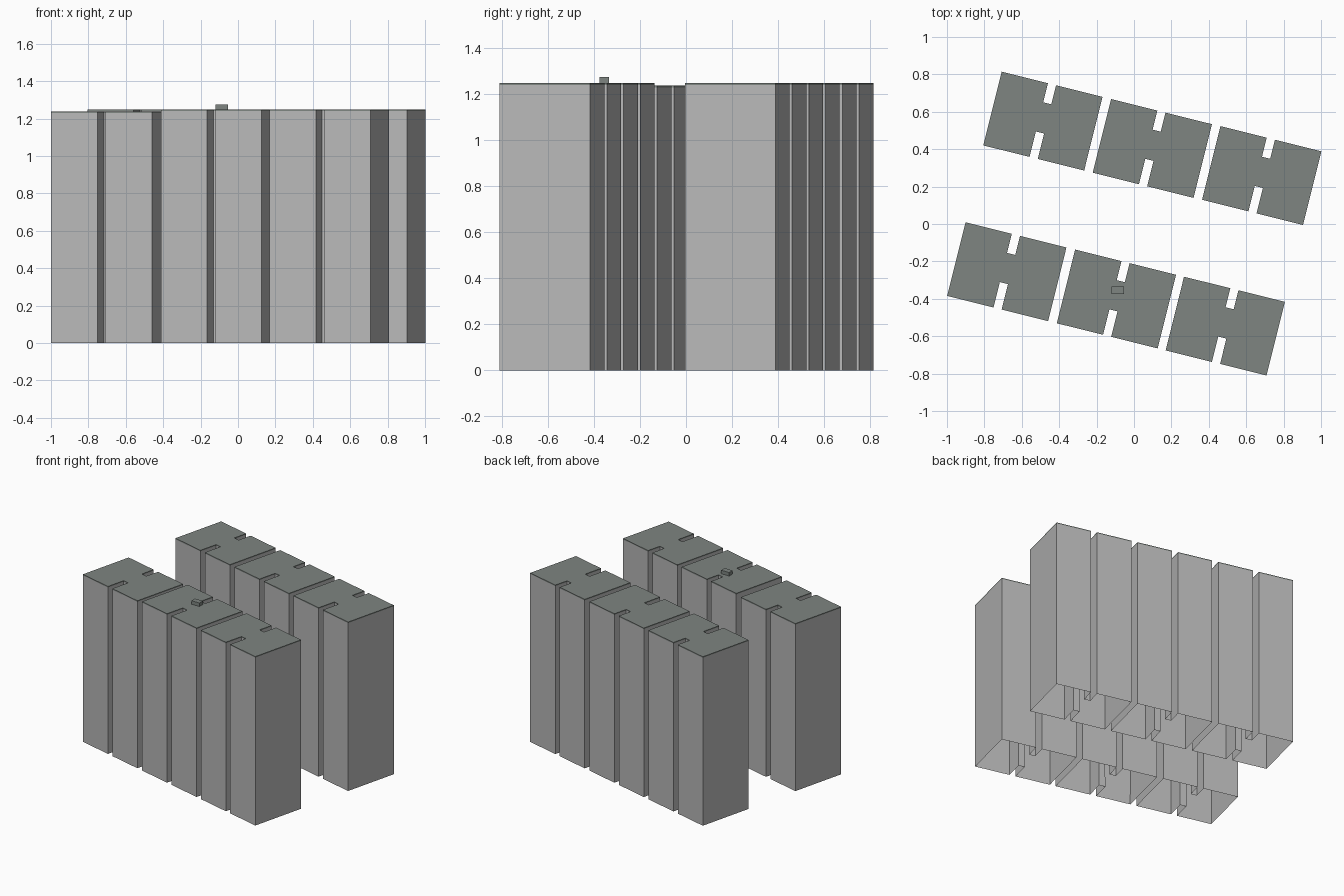
import bpy
import bmesh
import math
from mathutils import Matrix, Vector

cube = bpy.data.objects.get("Cube")
if cube:
    bpy.data.objects.remove(cube, do_unlink=True)


def make_material(name, colour):
    mat = bpy.data.materials.new(name)
    mat.use_nodes = True
    mat.diffuse_color = (*colour, 1)
    mat.node_tree.nodes["Principled BSDF"].inputs["Base Color"].default_value = (*colour, 1)
    return mat


wall_grey = make_material("wall grey", (0.48, 0.48, 0.48))
roof_grey = make_material("roof green grey", (0.21, 0.235, 0.22))

ANGLE = math.radians(-14)
HALF_W, HALF_D = 0.278, 0.203
NOTCH_L, NOTCH_R = -0.023, 0.022


def footprint(inset=0.0):
    """Rectangle with a light well cut into the front and the back."""
    w, d = HALF_W - inset, HALF_D - inset
    left, right = NOTCH_L - inset, NOTCH_R + inset
    front, back = -HALF_D + 0.14 + inset, HALF_D - 0.105 - inset
    return [(-w, -d), (left, -d), (left, front), (right, front), (right, -d), (w, -d),
            (w, d), (right, d), (right, back), (left, back), (left, d), (-w, d)]


def extrude_outline(name, outline, centre, z0, z1, material, capped):
    bm = bmesh.new()
    place = Matrix.Translation((*centre, 0)) @ Matrix.Rotation(ANGLE, 4, "Z")
    low = [bm.verts.new(place @ Vector((x, y, z0))) for x, y in outline]
    high = [bm.verts.new(place @ Vector((x, y, z1))) for x, y in outline]
    count = len(outline)
    for i in range(count):
        j = (i + 1) % count
        bm.faces.new((low[i], low[j], high[j], high[i]))
    if capped:
        bm.faces.new(high)
        bm.faces.new(low[::-1])
    mesh = bpy.data.meshes.new(name)
    bm.to_mesh(mesh)
    bm.free()
    mesh.materials.append(material)
    obj = bpy.data.objects.new(name, mesh)
    bpy.context.collection.objects.link(obj)
    return obj


# Tower blocks: open-bottomed walls under a thin roof slab
SLAB = 0.008
rows = {
    "back": [(-0.487, 0.55), (0.098, 0.404), (0.683, 0.259)],
    "front": [(-0.68, -0.255), (-0.094, -0.401), (0.488, -0.546)],
}
for row, centres in rows.items():
    for number, centre in enumerate(centres, 1):
        label = f"{row}_block_{number}"
        top = 1.238 if label == "front_block_1" else 1.249
        extrude_outline(label + "_walls", footprint(), centre, 0, top - SLAB, wall_grey, False)
        extrude_outline(label + "_roof", footprint(), centre, top - SLAB, top, roof_grey, True)
        # Low plinth lining the foot of the walls
        if label in ("back_block_1", "front_block_2"):
            extrude_outline(label + "_plinth", footprint(0.001), centre, 0, 0.075,
                            wall_grey, False)

# Small rooftop hut
bpy.ops.mesh.primitive_cube_add(size=1, location=(-0.086, -0.355, 1.261))
hut = bpy.context.object
hut.name = "rooftop_hut"
hut.scale = (0.066, 0.04, 0.028)
hut.data.materials.append(roof_grey)
